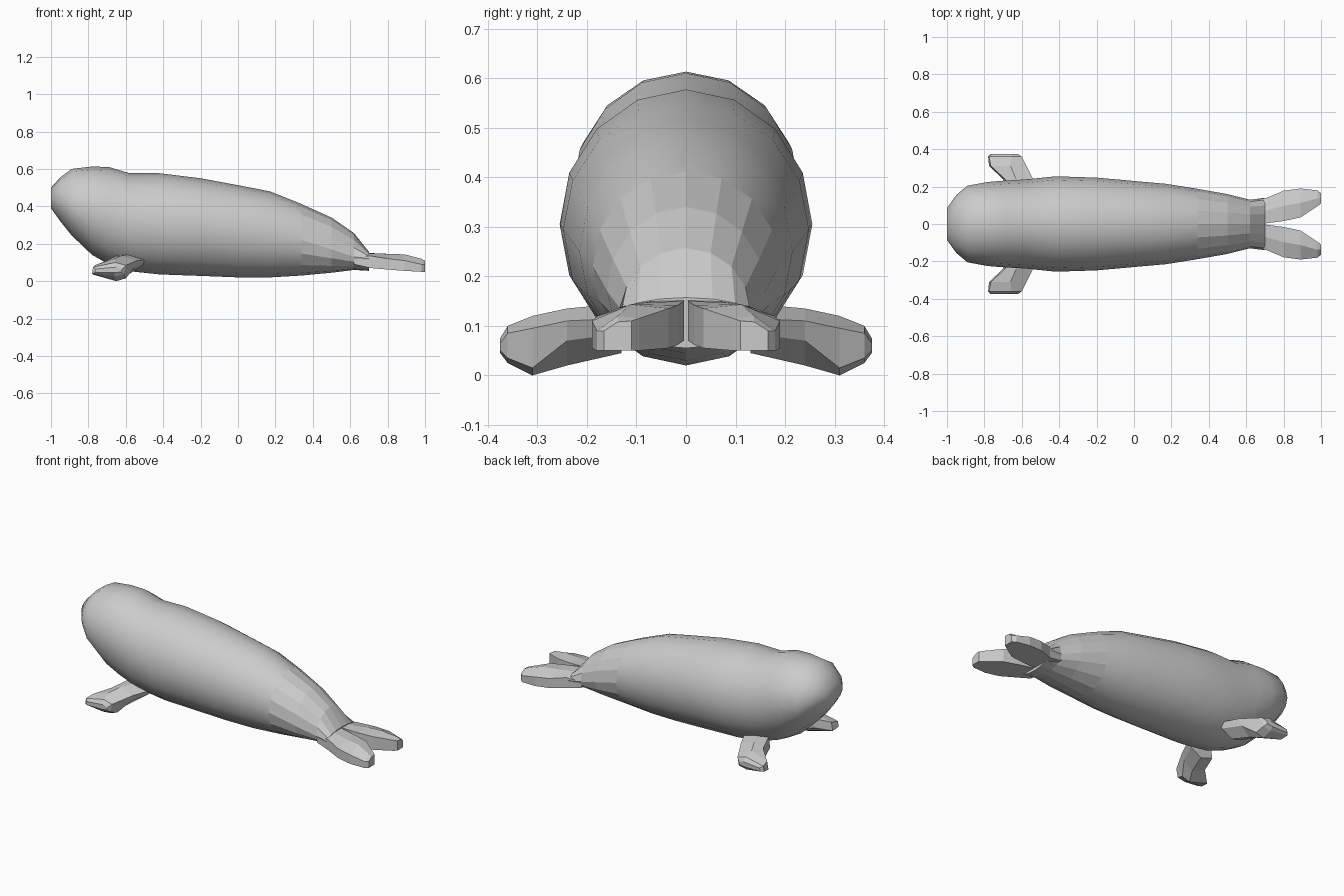
import bpy, bmesh, math

if "Cube" in bpy.data.objects:
    bpy.data.objects.remove(bpy.data.objects["Cube"])

def loft(name, rings, flat=lambda c: True):
    """Skin a list of vertex rings and cap both ends."""
    bm = bmesh.new()
    loops = [[bm.verts.new(p) for p in r] for r in rings]
    n = len(loops[0])
    for a, b in zip(loops, loops[1:]):
        for i in range(n):
            j = (i + 1) % n
            bm.faces.new((a[i], a[j], b[j], b[i]))
    bm.faces.new(loops[0])
    bm.faces.new(loops[-1])
    bmesh.ops.recalc_face_normals(bm, faces=bm.faces)
    for f in bm.faces:
        f.smooth = not flat(f.calc_center_median())
    me = bpy.data.meshes.new(name)
    bm.to_mesh(me)
    bm.free()
    ob = bpy.data.objects.new(name, me)
    bpy.context.collection.objects.link(ob)
    return ob

def mirror_y(ob):
    m = ob.modifiers.new("mirror", 'MIRROR')
    m.use_axis = (False, True, False)

# Body: x, top, bottom, height of widest point, half width
stations = [
    (-1.00, .50, .39, .445, .085), (-.95, .555, .32, .43, .155),
    (-.89, .60, .245, .41, .205), (-.78, .613, .14, .38, .225),
    (-.69, .61, .09, .36, .232), (-.58, .577, .053, .32, .238),
    (-.42, .577, .036, .305, .255), (-.20, .55, .028, .295, .248),
    (0.0, .513, .02, .27, .230), (.17, .48, .02, .25, .215),
    (.34, .412, .03, .22, .188), (.50, .34, .045, .17, .160),
    (.62, .257, .06, .13, .130), (.70, .157, .055, .12, .14)]
SIDES = 16
body_rings = []
for x, top, bot, mid, w in stations:
    ring = []
    for k in range(SIDES):
        a = 2 * math.pi * k / SIDES
        s = math.sin(a)
        ring.append((x, w * math.cos(a), mid + s * ((top - mid) if s > 0 else (mid - bot))))
    body_rings.append(ring)
loft("body", body_rings, lambda c: c.x > .34)

# Front flippers: closed sections (x, z) at growing y
flipper_sections = [
    (.13, [(-.66, .07), (-.65, .135), (-.57, .145), (-.49, .115), (-.51, .085), (-.58, .045)]),
    (.24, [(-.70, .06), (-.69, .115), (-.63, .135), (-.54, .11), (-.555, .07), (-.61, .02)]),
    (.31, [(-.775, .035), (-.765, .085), (-.66, .12), (-.575, .095), (-.60, .015), (-.65, 0)]),
    (.36, [(-.78, .042), (-.775, .075), (-.655, .10), (-.60, .085), (-.61, .035), (-.66, .025)]),
    (.375, [(-.765, .045), (-.76, .065), (-.65, .075), (-.62, .065), (-.625, .05), (-.66, .045)])]
mirror_y(loft("front_flippers", [[(x, y, z) for x, z in pts] for y, pts in flipper_sections]))

# Tail flippers: x, inner y, outer y, inner top, crest top, outer top, bottom
tail_sections = [
    (.62, .0, .125, .16, .16, .125, .09), (.71, .004, .14, .15, .148, .135, .07),
    (.80, .016, .178, .142, .146, .12, .062), (.89, .035, .19, .135, .143, .11, .055),
    (.98, .095, .18, .115, .12, .09, .05), (1.0, .11, .165, .11, .108, .09, .05)]
tail_rings = [[(x, yi, b), (x, yi, zi), (x, (yi + yo) / 2, zc), (x, yo, zo), (x, yo, b)]
              for x, yi, yo, zi, zc, zo, b in tail_sections]
mirror_y(loft("tail_flippers", tail_rings))
